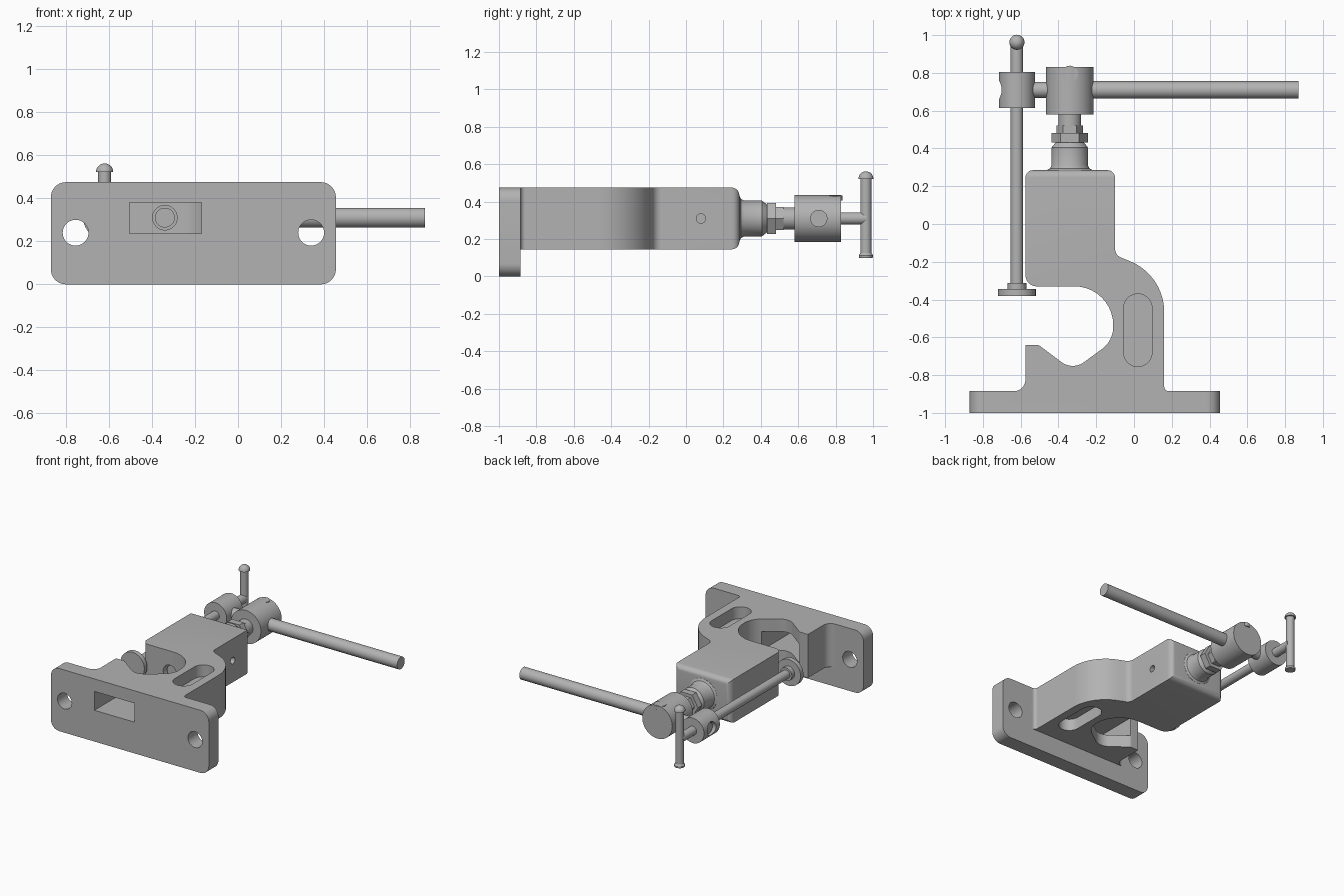
import bpy, bmesh, math
from mathutils import Vector

old = bpy.data.objects.get("Cube")
if old:
    bpy.data.objects.remove(old, do_unlink=True)

steel = bpy.data.materials.new("plain grey steel")
steel.use_nodes = True
grey = (0.45, 0.45, 0.45, 1)
steel.diffuse_color = grey
steel.node_tree.nodes["Principled BSDF"].inputs["Base Color"].default_value = grey

MID = 0.31      # height of the main axis
SPINDLE = -0.34
SIDE = -0.62
parts = []


def finish(name, bm):
    bmesh.ops.recalc_face_normals(bm, faces=bm.faces)
    mesh = bpy.data.meshes.new(name)
    bm.to_mesh(mesh)
    bm.free()
    mesh.materials.append(steel)
    ob = bpy.data.objects.new(name, mesh)
    bpy.context.collection.objects.link(ob)
    parts.append(ob)
    return ob


def rounded(corners, steps=10):
    """Outline from (u, v, radius) corners with filleted arcs."""
    out = []
    for i, (u, v, r) in enumerate(corners):
        p = Vector((u, v))
        if r == 0:
            out.append(p)
            continue
        a = (Vector(corners[i - 1][:2]) - p).normalized()
        b = (Vector(corners[(i + 1) % len(corners)][:2]) - p).normalized()
        half = a.angle(b) / 2
        centre = p + (a + b).normalized() * (r / math.sin(half))
        s = p + a * (r / math.tan(half)) - centre
        e = p + b * (r / math.tan(half)) - centre
        turn = s.angle(e)
        for k in range(steps + 1):
            t = k / steps
            out.append(centre + (s * math.sin((1 - t) * turn) + e * math.sin(t * turn)) / math.sin(turn))
    return out


def box_outline(u0, u1, v0, v1, r=0):
    return rounded([(u0, v0, r), (u1, v0, r), (u1, v1, r), (u0, v1, r)])


def prism(name, outline, lo, hi, axis="Z", bevel_y=None, bevel=0.0):
    place = {"Z": lambda u, v, w: (u, v, w), "Y": lambda u, v, w: (u, w, v)}[axis]
    bm = bmesh.new()
    face = bm.faces.new([bm.verts.new(place(u, v, lo)) for u, v in outline])
    ext = bmesh.ops.extrude_face_region(bm, geom=[face])
    moved = [g for g in ext["geom"] if isinstance(g, bmesh.types.BMVert)]
    bmesh.ops.translate(bm, verts=moved, vec=place(0, 0, hi - lo))
    if bevel_y is not None:
        edges = [e for e in bm.edges if all(abs(v.co.y - bevel_y) < 1e-4 for v in e.verts)]
        bmesh.ops.bevel(bm, geom=edges, offset=bevel, segments=6, profile=0.5, affect="EDGES")
    return finish(name, bm)


def turned(name, profile, centre, axis="Y", sides=40):
    """Solid of revolution from (radius, position along axis) pairs."""
    bm = bmesh.new()
    rings = []
    for r, w in profile:
        ring = []
        for k in range(sides):
            a = 2 * math.pi * k / sides
            c, s = r * math.cos(a), r * math.sin(a)
            co = {"X": (w, c, s), "Y": (c, w, s), "Z": (c, s, w)}[axis]
            ring.append(bm.verts.new(Vector(co) + Vector(centre)))
        rings.append(ring)
    for lower, upper in zip(rings, rings[1:]):
        for k in range(sides):
            n = (k + 1) % sides
            bm.faces.new((lower[k], lower[n], upper[n], upper[k]))
    bm.faces.new(rings[0])
    bm.faces.new(rings[-1])
    return finish(name, bm)


def rod(name, r, lo, hi, centre, axis="Y", sides=40):
    return turned(name, [(r, lo), (r, hi)], centre, axis, sides)


def cut(target, *cutters):
    for c in cutters:
        c.hide_render = True
        mod = target.modifiers.new("cut", "BOOLEAN")
        mod.operation, mod.solver, mod.object = "DIFFERENCE", "EXACT", c
        bpy.context.view_layer.objects.active = target
        bpy.ops.object.modifier_apply(modifier=mod.name)
    for c in cutters:
        parts.remove(c)
        bpy.data.objects.remove(c, do_unlink=True)


# Mounting plate with two bolt holes and the rectangular window
plate = prism("mounting_plate", box_outline(-0.87, 0.455, 0, 0.475, 0.07), -1, -0.885, "Y")
window = box_outline(-0.505, -0.17, 0.237, 0.38)
cut(plate,
    *[rod("bolt_hole", 0.06, -1.1, -0.8, (x, 0, 0.24)) for x in (-0.755, 0.34)],
    prism("window_cutter", window, -1.1, -0.8, "Y"))

# C-shaped body with V jaw
outline = rounded([
    (-0.575, 0.285, 0), (-0.575, -0.33, 0.06), (-0.11, -0.33, 0.205), (-0.11, -0.618, 0.145),
    (-0.325, -0.776, 0.1), (-0.505, -0.64, 0.03), (-0.575, -0.64, 0), (-0.575, -0.885, 0.06),
    (-0.66, -0.885, 0), (-0.66, -0.95, 0), (0.21, -0.95, 0), (0.21, -0.885, 0),
    (0.16, -0.885, 0.025), (0.16, -0.27, 0.29), (-0.10, -0.165, 0.05), (-0.10, 0.285, 0)])
body = prism("clamp_body", outline, 0.145, 0.475, "Z", bevel_y=0.285, bevel=0.04)
pocket = box_outline(-0.055, 0.095, -0.755, -0.37, 0.0749)
cut(body,
    prism("jaw_window", window, -1.1, -0.5, "Y"),
    prism("top_pocket", pocket, 0.385, 0.6),
    prism("bottom_pocket", pocket, 0, 0.235),
    rod("bore", 0.057, -0.45, 0.2, (SPINDLE, 0, MID)),
    rod("pin_hole", 0.025, -0.25, 0.1, (0, 0.08, MID), "X", 24))

# Spindle, collar, nuts and hub on the main axis
axis = (SPINDLE, 0, MID)
rod("spindle", 0.046, -0.3, 0.6, axis)
turned("collar", [(0.125, 0.27), (0.12, 0.286), (0.104, 0.294), (0.096, 0.312),
                  (0.096, 0.405), (0.075, 0.432)], axis)
rod("large_hex_nut", 0.097, 0.432, 0.482, axis, sides=6)
rod("small_hex_nut", 0.07, 0.482, 0.522, axis, sides=6)
rod("spindle_neck", 0.06, 0.522, 0.59, axis)
rod("main_hub", 0.126, 0.58, 0.83, axis, sides=48)
rod("hub_pin", 0.043, 0.405, 0.434, (SPINDLE, 0.795, 0), "Z")

# Long lever handle, passing through both hubs
rod("lever_handle", 0.046, -0.3, 0.87, (0, 0.71, MID), "X")
rod("link_rod", 0.042, -0.69, -0.4, (0, 0.71, MID), "X")

# Side hub, drilled for the link rod
side = (SIDE, 0, MID)
side_hub = rod("side_hub", 0.095, 0.615, 0.805, side)
cut(side_hub, rod("link_hole", 0.05, -0.75, -0.68, (0, 0.71, MID), "X"))

# Side stop rod with its foot
turned("side_stop_rod", [(0.1, -0.38), (0.1, -0.345), (0.05, -0.345), (0.05, -0.312),
                         (0.033, -0.312), (0.033, 0.965)], side)

# Cross pin with a domed top and flared bottom
dome = [(0.04 * math.cos(t * math.pi / 16), 0.522 + 0.04 * math.sin(t * math.pi / 16)) for t in range(8)]
turned("cross_pin", [(0.036, 0.1), (0.038, 0.106), (0.038, 0.113), (0.03, 0.125),
                     (0.03, 0.522)] + dome, (SIDE, 0.962, 0), "Z", 32)

# Smooth curved sides, crisp edges
bpy.ops.object.select_all(action="DESELECT")
for ob in parts:
    ob.select_set(True)
bpy.context.view_layer.objects.active = parts[0]
bpy.ops.object.shade_smooth_by_angle(angle=math.radians(30))
